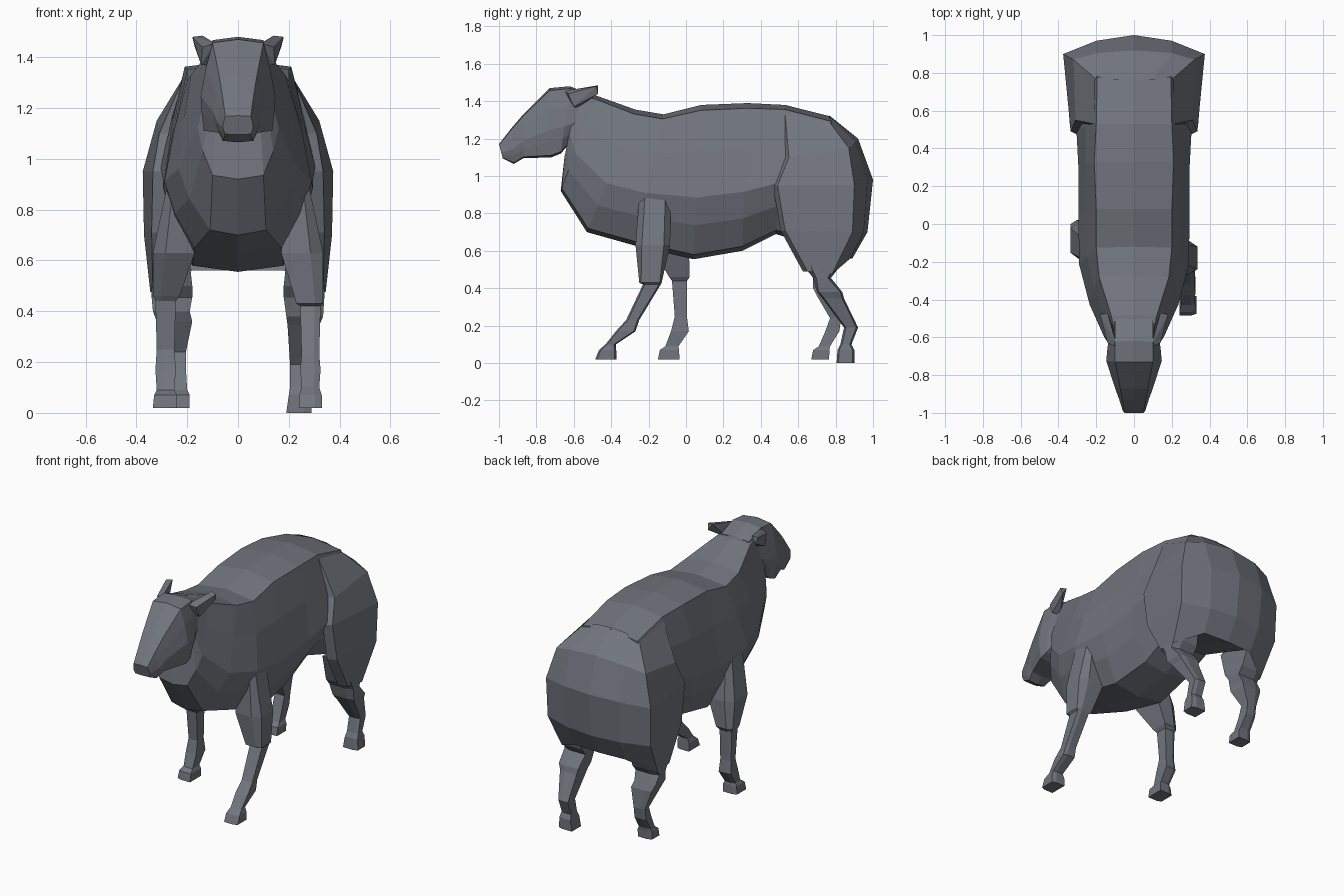
import bpy, bmesh

mat = bpy.data.materials.new("slate grey")
mat.diffuse_color = (0.165, 0.178, 0.205, 1)


def finish(name, bm, mirror=False):
    bmesh.ops.recalc_face_normals(bm, faces=bm.faces)
    mesh = bpy.data.meshes.new(name)
    bm.to_mesh(mesh)
    bm.free()
    mesh.materials.append(mat)
    ob = bpy.data.objects.new(name, mesh)
    bpy.context.collection.objects.link(ob)
    if mirror:
        ob.modifiers.new("mirror", 'MIRROR').use_clip = True
    return ob


def loft(name, rings):
    """Skin closed rings of equal length and cap both ends."""
    bm = bmesh.new()
    vs = [[bm.verts.new(p) for p in r] for r in rings]
    n = len(vs[0])
    for a, b in zip(vs, vs[1:]):
        for i in range(n):
            j = (i + 1) % n
            bm.faces.new((a[i], a[j], b[j], b[i]))
    bm.faces.new(vs[0])
    bm.faces.new(vs[-1])
    return finish(name, bm)


def section(yt, zt, yb, zb, w, tw, bw):
    """Leaning cross-section: top and bottom points, widest, top and bottom half widths."""
    half = [(tw, 0.035), (tw + 0.55 * (w - tw), 0.3), (w, 0.6),
            (w + 0.35 * (bw - w), 0.78), (bw, 0.97)]
    pts = [(0, 0)] + half + [(0, 1)] + [(-x, t) for x, t in reversed(half)]
    return [(x, yt + t * (yb - yt), zt + t * (zb - zt)) for x, t in pts]


# Trunk and neck
loft("body", [section(*r) for r in [
    (-0.58, 1.44, -0.65, 1.10, 0.13, 0.10, 0.09),
    (-0.48, 1.43, -0.67, 0.92, 0.16, 0.12, 0.10),
    (-0.27, 1.355, -0.53, 0.70, 0.235, 0.185, 0.11),
    (-0.12, 1.33, -0.28, 0.63, 0.29, 0.20, 0.17),
    (0.08, 1.38, 0.04, 0.555, 0.295, 0.20, 0.18),
    (0.33, 1.39, 0.30, 0.60, 0.295, 0.21, 0.16),
    (0.53, 1.38, 0.48, 0.69, 0.305, 0.20, 0.16),
    (0.775, 1.318, 0.87, 0.57, 0.32, 0.195, 0.19)]])

# Head
loft("head", [section(*r) for r in [
    (-1.00, 1.17, -0.98, 1.095, 0.06, 0.05, 0.05),
    (-0.93, 1.26, -0.92, 1.065, 0.08, 0.062, 0.06),
    (-0.87, 1.33, -0.87, 1.095, 0.10, 0.073, 0.075),
    (-0.73, 1.47, -0.72, 1.10, 0.147, 0.10, 0.135),
    (-0.62, 1.48, -0.67, 1.12, 0.14, 0.10, 0.13),
    (-0.50, 1.43, -0.58, 1.22, 0.12, 0.10, 0.09)]])

# Ears
bm = bmesh.new()
for p in [(0.09, -0.65, 1.455), (0.10, -0.58, 1.365), (0.145, -0.60, 1.37), (0.14, -0.63, 1.44),
          (0.14, -0.47, 1.485), (0.18, -0.48, 1.48), (0.17, -0.47, 1.44), (0.15, -0.50, 1.42)]:
    bm.verts.new(p)
bmesh.ops.convex_hull(bm, input=bm.verts)
finish("ears", bm, True)

# Rump and haunches: each row runs from haunch front, round the rear corner, to the tail line
rows = [
    [(0.21, 0.53, 1.33), (0.205, 0.77, 1.285), (0.10, 0.765, 1.318), (0, 0.765, 1.325)],
    [(0.31, 0.55, 1.10), (0.32, 0.87, 1.15), (0.20, 0.905, 1.18), (0, 0.92, 1.20)],
    [(0.335, 0.49, 0.95), (0.375, 0.90, 0.95), (0.20, 0.97, 0.97), (0, 1.0, 0.98)],
    [(0.34, 0.53, 0.71), (0.37, 0.89, 0.70), (0.19, 0.95, 0.70), (0, 0.97, 0.70)],
    [(0.335, 0.65, 0.49), (0.345, 0.78, 0.475), (0.18, 0.88, 0.56), (0, 0.89, 0.56)]]
bm = bmesh.new()
grid = []
for row in rows:
    x, y, z = row[0]
    grid.append([bm.verts.new(p) for p in [(x * 0.84, y - 0.025, z)] + row])
for a, b in zip(grid, grid[1:]):
    for i in range(4):
        bm.faces.new((a[i], a[i + 1], b[i + 1], b[i]))
finish("rump", bm, True)


# Legs: rings of side, x inner, x outer, y front, y back, z; upper leg has its outer corners cut
def leg(name, side, rings):
    out = []
    for x0, x1, y0, y1, z in rings:
        c = 0.18 * (y1 - y0) if z > 0.44 else 0.01
        xm = x1 - 0.3 * (x1 - x0)
        out.append([(side * x, y, z) for x, y in [
            (x0, y0), (xm, y0), (x1, y0 + c), (x1, y1 - c), (xm, y1), (x0, y1)]])
    loft(name, out)


leg("front_leg_forward", 1, [
    (0.20, 0.28, -0.25, -0.08, 0.89), (0.17, 0.335, -0.27, -0.085, 0.63),
    (0.23, 0.335, -0.25, -0.13, 0.43), (0.245, 0.325, -0.23, -0.135, 0.42),
    (0.25, 0.32, -0.32, -0.25, 0.23), (0.245, 0.325, -0.375, -0.27, 0.17),
    (0.25, 0.32, -0.43, -0.375, 0.10), (0.24, 0.33, -0.465, -0.373, 0.07),
    (0.24, 0.33, -0.485, -0.372, 0.02)])
leg("front_leg_back", -1, [
    (0.20, 0.28, -0.21, -0.04, 0.89), (0.17, 0.335, -0.19, 0.015, 0.63),
    (0.23, 0.335, -0.09, 0.02, 0.46), (0.245, 0.325, -0.075, 0.005, 0.44),
    (0.25, 0.32, -0.06, 0.005, 0.25), (0.245, 0.325, -0.08, 0.015, 0.17),
    (0.25, 0.32, -0.11, -0.04, 0.09), (0.24, 0.33, -0.14, -0.037, 0.07),
    (0.24, 0.335, -0.15, -0.035, 0.02)])
thigh = [(0.20, 0.33, 0.58, 0.86, 0.68), (0.18, 0.34, 0.645, 0.81, 0.50),
         (0.18, 0.34, 0.68, 0.775, 0.455)]
leg("hind_leg_back", 1, thigh + [
    (0.19, 0.335, 0.70, 0.835, 0.38), (0.195, 0.32, 0.73, 0.845, 0.345),
    (0.205, 0.28, 0.845, 0.92, 0.19), (0.205, 0.28, 0.825, 0.885, 0.10),
    (0.20, 0.285, 0.81, 0.90, 0.07), (0.19, 0.29, 0.805, 0.90, 0.0)])
leg("hind_leg_forward", -1, thigh + [
    (0.19, 0.335, 0.68, 0.80, 0.40), (0.18, 0.32, 0.70, 0.82, 0.36),
    (0.205, 0.28, 0.77, 0.83, 0.24), (0.205, 0.28, 0.745, 0.82, 0.17),
    (0.20, 0.28, 0.71, 0.77, 0.09), (0.19, 0.285, 0.68, 0.767, 0.07),
    (0.19, 0.285, 0.67, 0.765, 0.02)])
